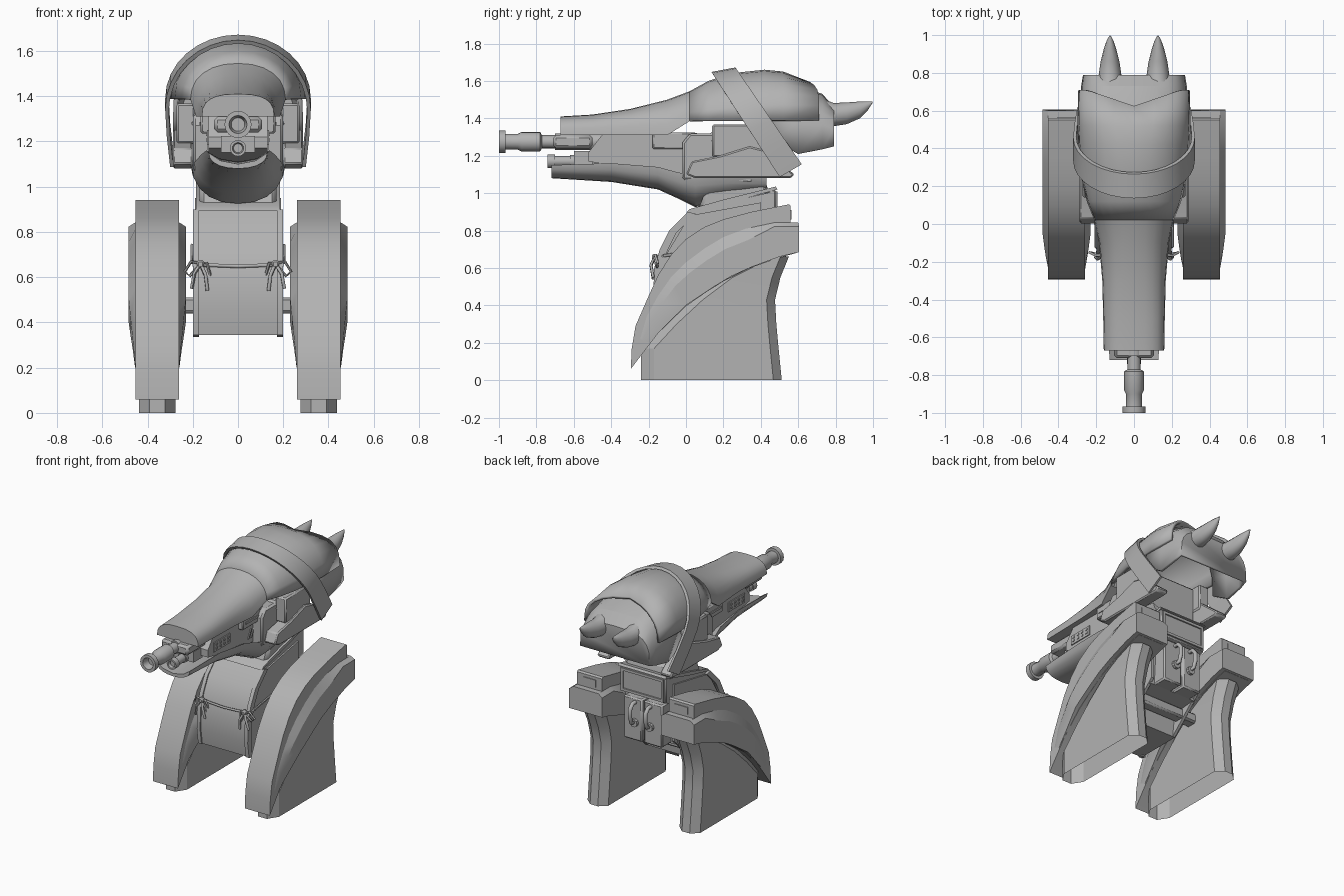
import bpy, bmesh, math
from mathutils import Vector

GREY = bpy.data.materials.new("plain_grey")
GREY.diffuse_color = (0.45, 0.45, 0.45, 1)


def finish(name, bm, angle=30, bevel=0, solid=0):
    bmesh.ops.recalc_face_normals(bm, faces=bm.faces)
    me = bpy.data.meshes.new(name)
    bm.to_mesh(me)
    bm.free()
    ob = bpy.data.objects.new(name, me)
    bpy.context.collection.objects.link(ob)
    me.materials.append(GREY)
    bpy.ops.object.select_all(action='DESELECT')
    ob.select_set(True)
    bpy.context.view_layer.objects.active = ob
    bpy.ops.object.shade_smooth_by_angle(angle=math.radians(angle))
    if solid:
        m = ob.modifiers.new("shell", 'SOLIDIFY')
        m.thickness, m.offset = solid, -1
    if bevel:
        m = ob.modifiers.new("bevel", 'BEVEL')
        m.width, m.segments, m.limit_method = bevel, 1, 'ANGLE'
        m.angle_limit = math.radians(40)
    return ob


def loft(name, rings, closed=True, caps=(True, True), **kw):
    bm = bmesh.new()
    vs = [[bm.verts.new(p) for p in r] for r in rings]
    n = len(vs[0])
    for a, b in zip(vs, vs[1:]):
        for i in range(n if closed else n - 1):
            j = (i + 1) % n
            bm.faces.new((a[i], a[j], b[j], b[i]))
    for ring, cap in ((vs[0], caps[0]), (vs[-1], caps[1])):
        if cap:
            bm.faces.new(ring)
    return finish(name, bm, **kw)


def slab(name, prof, x0, x1, **kw):
    """Side profile of (y, z) points extruded across x."""
    return loft(name, [[(x, y, z) for y, z in prof] for x in (x0, x1)], **kw)


def box(name, x0, x1, y0, y1, z0, z1, **kw):
    return slab(name, [(y0, z0), (y1, z0), (y1, z1), (y0, z1)], x0, x1, **kw)


def turned(name, x, z, prof, n=16):
    """Round part along y from (y, radius) points."""
    ang = [math.tau * i / n for i in range(n)]
    return loft(name, [[(x + r * math.cos(a), y, z + r * math.sin(a)) for a in ang]
                       for y, r in prof])


def tube(name, pts, r, n=6):
    pts = [Vector(p) for p in pts]
    rings = []
    for i, p in enumerate(pts):
        t = (pts[min(i + 1, len(pts) - 1)] - pts[max(i - 1, 0)]).normalized()
        u = t.cross(Vector((0.31, 0.9, 0.2))).normalized()
        v = t.cross(u)
        rings.append([p + r * (u * math.cos(math.tau * k / n) + v * math.sin(math.tau * k / n))
                      for k in range(n)])
    return loft(name, rings, angle=60)


def arch(y, w, b, c, p=0.75, n=12):
    out = []
    for i in range(n + 1):
        a = math.pi * i / n
        co, si = math.cos(a), max(math.sin(a), 0)
        out.append((w * math.copysign(abs(co) ** p, co), y, b + (c - b) * si ** p))
    return out


# Snout, then the hollow skull dome with a rear rim swept back at the sides
snout = [(-.67, .16, 1.31, 1.41, .75), (-.5, .163, 1.31, 1.42, .75), (-.3, .168, 1.31, 1.45, .78),
         (-.1, .185, 1.31, 1.50, .85), (.02, .21, 1.385, 1.545, .9)]
dome = [(.02, .21, 1.385, 1.545, .9), (.12, .25, 1.388, 1.60, .95), (.25, .28, 1.388, 1.642, .95),
        (.42, .295, 1.388, 1.66, .9), (.52, .30, 1.388, 1.65, .82)]
loft("snout", [arch(*s) for s in snout])
rim = [(x, .625 + .085 * min(1, abs(x) / .25), z) for x, y, z in arch(0, .295, 1.39, 1.60, .74)]
loft("skull_dome", [arch(*s) for s in dome] + [rim], closed=False, caps=(False, False), solid=.02)
# Hollow rear shell under the skull
rear = [(.46, .288, 1.29, 1.60), (.60, .285, 1.21, 1.575), (.73, .28, 1.235, 1.53), (.79, .27, 1.25, 1.46)]
loft("rear_shell", [arch(*s, p=0.6) for s in rear], closed=False, caps=(False, True), solid=.02)

# Lower jaw with a dished top
jaw = [(-.72, .13, 1.15, 1.08), (-.4, .14, 1.16, 1.06), (-.15, .165, 1.14, 1.02),
       (-.04, .19, 1.11, .97), (.05, .205, 1.10, .925), (.2, .21, 1.10, .96), (.43, .2, 1.08, 1.0)]
rings = []
for y, w, t, b in jaw:
    rings.append(arch(y, w, t, b, p=0.9, n=10) + [(-w * .6, y, t - .035), (0, y, t - .05), (w * .6, y, t - .035)])
loft("lower_jaw", rings)

# Tilted head band, open below
path = [(.30, .66), (.315, .5)] + [(.322 * math.cos(a), .36 * (1 - math.sin(a)))
                                  for a in (math.pi * i / 16 for i in range(9))]
path += [(-x, s) for x, s in path[-2::-1]]
rings = []
for x, s in path:
    k = s / .66
    cy, cz = .2 + .36 * k, 1.66 - .54 * k
    hy, hz = .064 - .005 * k, .012 + .022 * k
    f = 1 - .016 / .32
    iy, iz = .01 * (1 - k), -.016 * (1 - k)
    rings.append([(x, cy - hy, cz - hz), (x, cy + hy, cz + hz),
                  (x * f, cy + hy + iy, cz + hz + iz), (x * f, cy - hy + iy, cz - hz + iz)])
loft("head_band", rings)

# Inner head machinery
slab("gun_housing", [(-.52, 1.17), (-.52, 1.22), (-.45, 1.31), (.04, 1.325), (.14, 1.30), (.14, 1.08), (-.15, 1.1)],
     -.13, .13)
slab("head_core", [(-.02, 1.07), (-.02, 1.27), (.02, 1.32), (.14, 1.32), (.16, 1.36), (.36, 1.36), (.36, 1.05)],
     -.2, .2, bevel=.012)
box("barrel_mount", -.105, .105, -.71, -.5, 1.24, 1.31, bevel=.015)
box("lower_mount", -.075, .075, -.6, -.5, 1.15, 1.225)
for s in (-1, 1):
    # Cheek guards
    slab("cheek_guard", [(.0, 1.10), (.03, 1.17), (.18, 1.20), (.34, 1.25), (.42, 1.23), (.58, 1.1),
                         (.56, 1.08), (.05, 1.08)], s * .2, s * .288, bevel=.008)
    box("temple_block", s * .19, s * .272, .14, .42, 1.19, 1.368, bevel=.01)
    # Side panels with vent studs and slanted slots
    box("vent_panel", s * .125, s * .137, -.46, -.28, 1.185, 1.25)
    for i in range(4):
        for j in range(2):
            y, z = -.44 + i * .042, 1.2 + j * .025
            box("vent_stud", s * .135, s * .142, y, y + .016, z, z + .013)
    box("side_module", s * .12, s * .165, -.18, .05, 1.235, 1.325, bevel=.008)
    box("module_rib", s * .16, s * .17, -.15, .03, 1.27, 1.285)
    for i in range(3):
        y = -.08 + i * .03
        slab("slot", [(y, 1.13), (y + .012, 1.13), (y + .042, 1.19), (y + .03, 1.19)], s * .125, s * .136)
    tube("side_pipe", [(s * .15, .04, 1.25), (s * .16, .08, 1.25), (s * .17, .1, 1.28), (s * .2, .15, 1.28)], .01)
    # Ear spikes curving back
    rings = []
    for y, z, rx, rz in ((.70, 1.44, .07, .075), (.79, 1.42, .06, .062), (.86, 1.427, .05, .058),
                         (.93, 1.445, .032, .045), (.97, 1.465, .018, .025), (.998, 1.487, .003, .003)):
        rings.append([(s * .127 + rx * math.cos(a), y, z + rz * math.sin(a))
                      for a in (math.tau * i / 12 for i in range(12))])
    loft("ear_spike", rings, angle=50)

# Twin barrels
turned("upper_barrel", 0, 1.275, [(-.95, .03), (-1, .04), (-1, .06), (-.965, .06), (-.965, .042), (-.9, .042),
                                  (-.88, .052), (-.78, .052), (-.77, .035), (-.70, .035), (-.70, .045), (-.4, .045)])
turned("lower_barrel", 0, 1.17, [(-.72, .02), (-.74, .025), (-.74, .036), (-.7, .036), (-.7, .028), (-.62, .028),
                                 (-.62, .035), (-.45, .035)])

# Neck and torso
slab("neck", [(.06, .90), (.12, 1.05), (.42, 1.08), (.45, .98), (.45, .92)], -.17, .17, bevel=.02)
front = [(-.15, .345), (-.165, .45), (-.16, .6), (-.13, .7), (-.08, .8), (.02, .9)]
slab("torso", front + [(.47, 1.01), (.47, .84), (.40, .82), (.38, .52), (.2, .5), (.18, .345)], -.18, .18)
slab("torso_top_plate", [(.0, .895), (.02, .915), (.2, .965), (.48, 1.035), (.49, 1.02), (.2, .94)], -.185, .185)
for s in (-1, 1):
    trim = [(y - .01, z) for y, z in front] + [(y + .03, z - .01) for y, z in front[::-1]]
    slab("torso_trim", trim, s * .172, s * .198)
    slab("torso_side", [(-.14, .345), (-.15, .6), (.02, .88), (.4, .95), (.4, .55), (.18, .345)], s * .17, s * .19)

# Rear screen and service box
box("rear_panel", -.18, .18, .44, .48, .84, 1.02, bevel=.008)
for z0, z1 in ((.85, .868), (.992, 1.01)):
    box("screen_frame", -.165, .165, .47, .49, z0, z1)
box("hip_axle", -.3, .3, .2, .28, .44, .51, bevel=.012)
for s in (-1, 1):
    box("screen_frame_side", s * .148, s * .165, .47, .49, .86, 1.0)
    box("service_box", s * .006, s * .15, .2, .48, .52, .82, bevel=.01)
    tube("hose", [(s * .06, .46, .79), (s * .06, .51, .79), (s * .06, .535, .76), (s * .06, .535, .7),
                  (s * .06, .52, .66), (s * .06, .47, .65)], .014, 8)
    turned("hose_socket", s * .06, .65, [(.47, .028), (.5, .028)], 10)

# Rope and bows
tube("rope", [(-.2, -.145, .655), (-.1, -.157, .652), (0, -.159, .648), (.1, -.157, .652), (.2, -.145, .655)], .008)
for s in (-1, 1):
    tube("rope_side", [(s * .17, -.155, .66), (s * .203, -.12, .665), (s * .203, .1, .70), (s * .203, .35, .74)], .008)
    box("bow_knot", s * .15, s * .182, -.182, -.148, .64, .675, bevel=.008)
    for dx, dz in ((-.03, -.12), (.04, -.11)):
        tube("bow_tail", [(s * .165, -.167, .66), (s * (.165 + dx * .7), -.187, .66 + dz * .4),
                          (s * (.165 + dx), -.175, .66 + dz)], .008)
    for dx, dz in ((.07, -.035), (-.045, -.06)):
        x = .165
        tube("bow_loop", [(s * x, -.165, .66), (s * (x + dx * .6), -.165, .68 + dz * .3), (s * (x + dx), -.15, .66 + dz),
                          (s * (x + dx * .7), -.155, .64 + dz), (s * x, -.165, .655)], .007)

# Legs: curved fairing, wider side band and supporting column
fairing = [(-.295, .06), (-.29, .17), (-.27, .29), (-.2, .45), (-.15, .56), (-.08, .67), (0, .755), (.1, .82),
           (.2, .86), (.35, .90), (.55, .94), (.56, .93), (.56, .83), (.59, .82), (.59, .68), (.5, .655), (.33, .595),
           (.2, .53), (.1, .465), (0, .395), (-.15, .25)]
# Band rows: outer (y, z) and matching lower (y, z), chamfered along the upper edge
upper = [(-.245, .22), (-.21, .34), (-.15, .45), (-.08, .55), (0, .63), (.1, .705), (.2, .765), (.32, .81), (.47, .842),
         (.60, .842)]
lower = [(-.20, .20), (-.12, .28), (-.06, .34), (0, .40), (.07, .447), (.15, .50), (.24, .555), (.35, .605), (.5, .66),
         (.605, .685)]
# Column sections, open below: z, front y, rear y, half width
column = [(0, -.24, .512, .08), (.17, -.24, .495, .08), (.3, -.12, .483, .08), (.43, .02, .476, .081),
          (.55, .18, .505, .085), (.66, .4, .55, .09)]
for s in (-1, 1):
    c = s * .357
    slab("leg_fairing", fairing, c - .097, c + .097)
    rings = []
    for (uy, uz), (ly, lz) in zip(upper, lower):
        w = .098 + .03 * min(max((uz - .22) / .35, 0), 1)
        my, mz = uy + (ly - uy) * .3, uz + (lz - uz) * .3
        if uy > .4:
            my, mz = uy + .005, uz - .02
        rings.append([(c + x, y, z) for x, y, z in ((-.097, uy, uz), (.097, uy, uz), (w, my, mz),
                                                    (w, ly, lz), (-w, ly, lz), (-w, my, mz))])
    loft("leg_side_band", rings, angle=25)
    loft("leg_column", [[(c + x, y, z) for x, y in ((-.035, f), (.035, f), (w, f + .07), (w, r - .045), (.03, r),
                                                    (-.03, r), (-w, r - .045), (-w, f + .07))]
                        for z, f, r, w in column], caps=(False, True), angle=25)
    box("leg_top_hatch", c - .05, c + .05, .555, .565, .86, .91)
